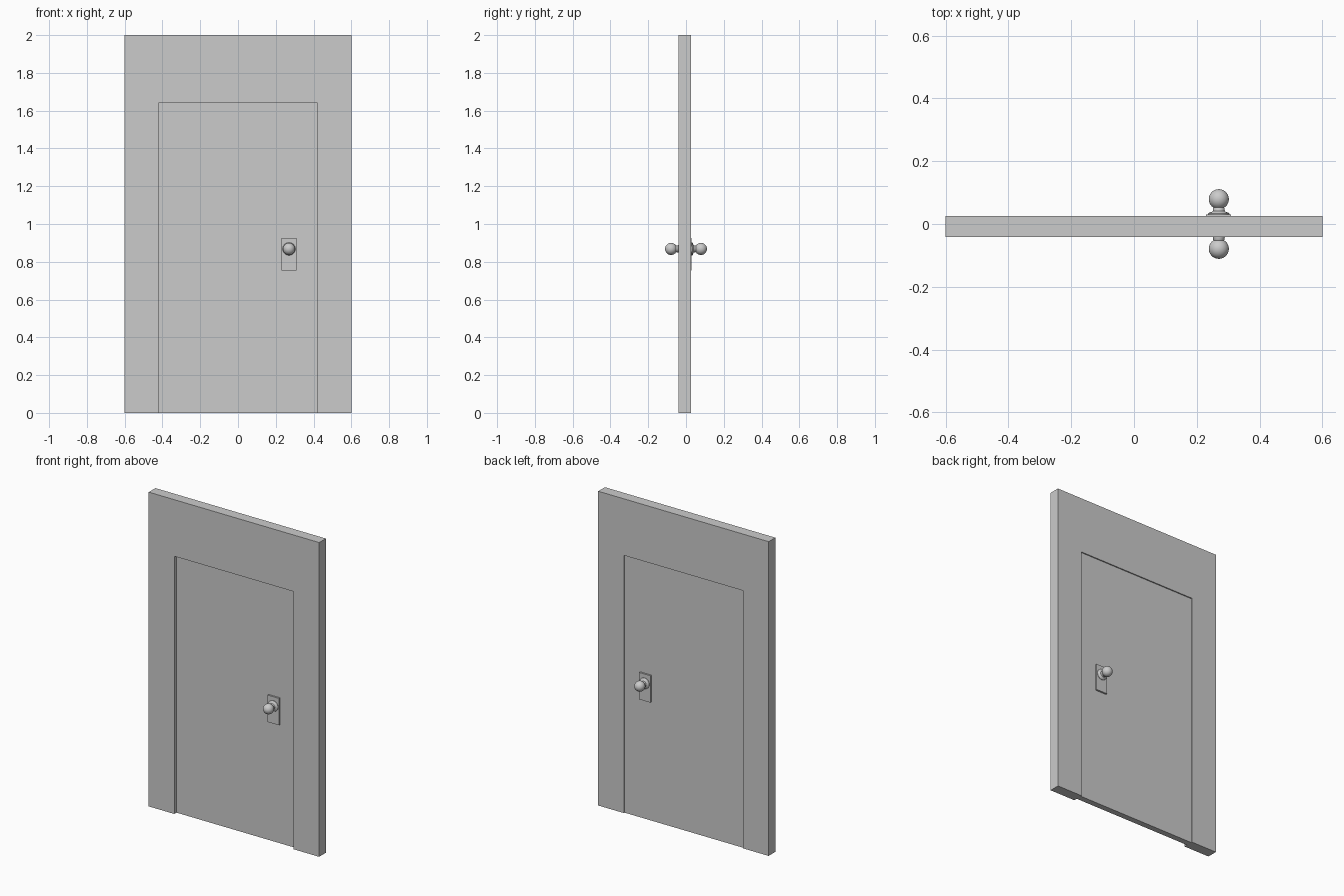
import bpy, bmesh, math
from mathutils import Matrix

if "Cube" in bpy.data.objects:
    bpy.data.objects.remove(bpy.data.objects["Cube"])


def make_object(name, bm):
    bmesh.ops.recalc_face_normals(bm, faces=bm.faces)
    mesh = bpy.data.meshes.new(name)
    bm.to_mesh(mesh)
    bm.free()
    ob = bpy.data.objects.new(name, mesh)
    bpy.context.collection.objects.link(ob)
    return ob


def box(name, x0, x1, y0, y1, z0, z1):
    bm = bmesh.new()
    bmesh.ops.create_cube(bm, size=1, matrix=Matrix.Translation(
        ((x0 + x1) / 2, (y0 + y1) / 2, (z0 + z1) / 2)) @ Matrix.Diagonal((x1 - x0, y1 - y0, z1 - z0, 1)))
    return make_object(name, bm)


# Wall-like frame: U-shaped outline extruded through its depth
FRONT, BACK = -0.041, 0.026
outline = [(-0.6, 0), (-0.6, 2), (0.6, 2), (0.6, 0),
           (0.42, 0), (0.42, 1.64), (-0.42, 1.64), (-0.42, 0)]
bm = bmesh.new()
face = bm.faces.new([bm.verts.new((x, FRONT, z)) for x, z in outline])
ext = bmesh.ops.extrude_face_region(bm, geom=[face], use_keep_orig=True)
bmesh.ops.translate(bm, vec=(0, BACK - FRONT, 0),
                    verts=[v for v in ext["geom"] if isinstance(v, bmesh.types.BMVert)])
make_object("door_frame", bm)

# Door leaf, recessed on both sides
LEAF = 0.019
box("door_leaf", -0.42, 0.42, -LEAF, LEAF, 0, 1.64)

# Knob profile (radius, distance from door centre): rosette, neck, ball
KX, KZ, R, CY = 0.27, 0.868, 0.032, 0.079
profile = [(0, 0.025), (0.034, 0.025), (0.034, 0.033), (0.031, 0.036),
           (0.022, 0.039), (0.019, 0.042), (0.018, 0.050)]
for i in range(13):
    a = math.radians(-58 + 148 * i / 12)
    profile.append((max(0, R * math.cos(a)), CY + R * math.sin(a)))
profile[-1] = (0, CY + R)

for side, s in (("front", -1), ("back", 1)):
    # Backing plate
    y = sorted((s * LEAF * 0.9, s * 0.030))
    box(side + "_plate", 0.229, 0.309, y[0], y[1], 0.755, 0.926)
    # Turned knob
    bm = bmesh.new()
    vs = [bm.verts.new((KX + r, s * d, KZ)) for r, d in profile]
    es = [bm.edges.new(p) for p in zip(vs, vs[1:])]
    bmesh.ops.spin(bm, geom=vs + es, cent=(KX, 0, KZ), axis=(0, 1, 0),
                   angle=2 * math.pi, steps=32)
    bmesh.ops.remove_doubles(bm, verts=bm.verts, dist=1e-5)
    knob = make_object(side + "_knob", bm)
    bpy.ops.object.select_all(action='DESELECT')
    bpy.context.view_layer.objects.active = knob
    knob.select_set(True)
    bpy.ops.object.shade_smooth_by_angle(angle=math.radians(35))
